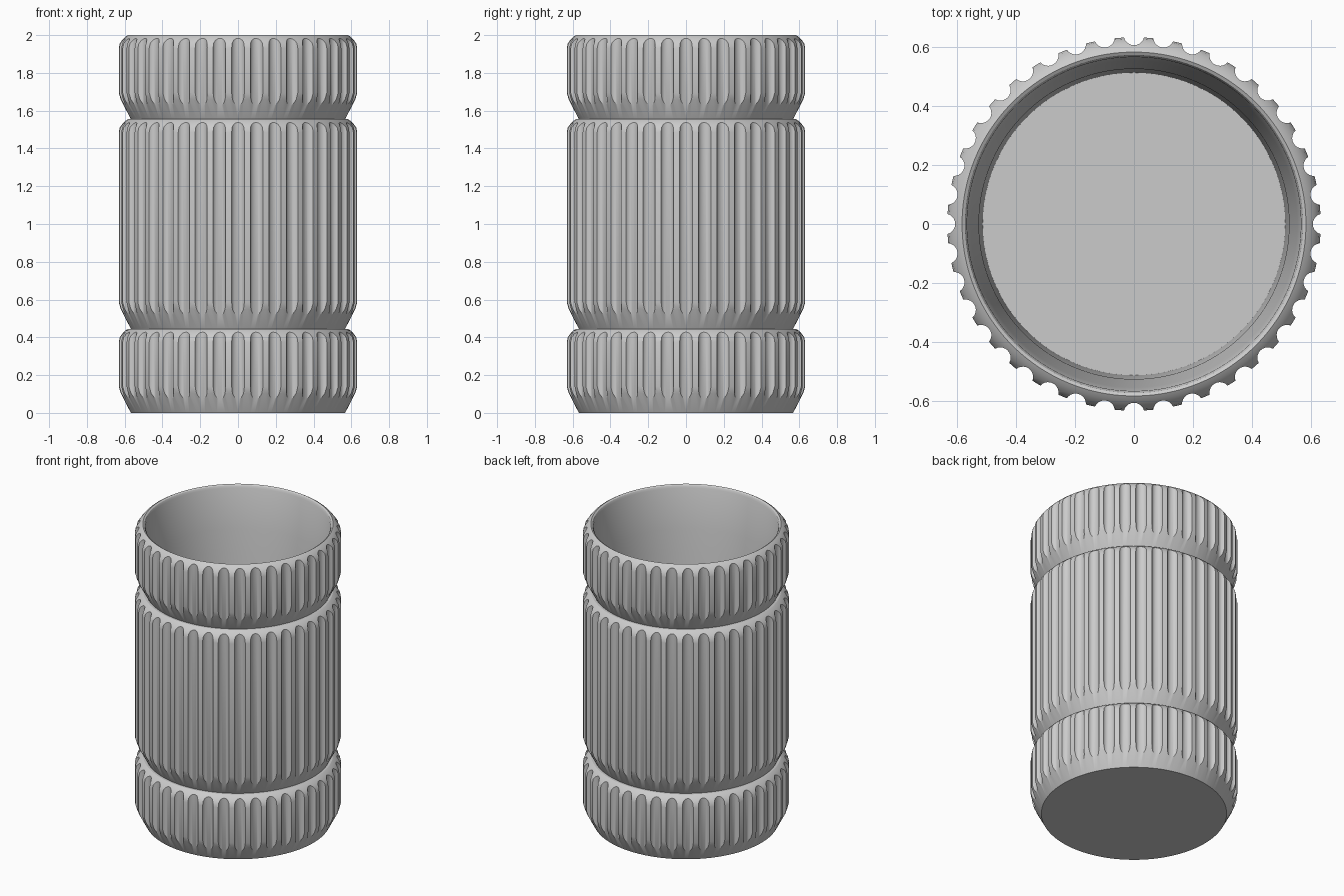
import bpy
import bmesh
from math import cos, sin, pi, radians
from mathutils import Matrix, Vector

cube = bpy.data.objects.get("Cube")
if cube:
    bpy.data.objects.remove(cube, do_unlink=True)

FLUTES = 40
SEGMENTS = 160

grey = bpy.data.materials.new("plain grey")
grey.use_nodes = True
colour = (0.6, 0.6, 0.6, 1)
grey.diffuse_color = colour
grey.node_tree.nodes["Principled BSDF"].inputs["Base Color"].default_value = colour


def make_object(name, bm):
    mesh = bpy.data.meshes.new(name)
    bm.to_mesh(mesh)
    bm.free()
    obj = bpy.data.objects.new(name, mesh)
    bpy.context.collection.objects.link(obj)
    mesh.materials.append(grey)
    return obj


def revolve(name, profile):
    bm = bmesh.new()
    verts = [bm.verts.new((r, 0, z)) for r, z in profile]
    edges = [bm.edges.new(pair) for pair in zip(verts, verts[1:])]
    bmesh.ops.spin(bm, geom=verts + edges, cent=(0, 0, 0), axis=(0, 0, 1),
                   angle=2 * pi, steps=SEGMENTS)
    bmesh.ops.remove_doubles(bm, verts=bm.verts, dist=0.0001)
    bmesh.ops.recalc_face_normals(bm, faces=bm.faces)
    return make_object(name, bm)


def band(bottom, top):
    """Outer outline of one band: sloped foot, straight wall, rounded shoulder."""
    foot = [(0.567, 0), (0.622, 0.105), (0.632, 0.14)]
    shoulder = [(0.632, 0.07), (0.627, 0.045), (0.614, 0.027), (0.598, 0.01), (0.582, 0)]
    return ([(r, bottom + z) for r, z in foot]
            + [(r, top - z) for r, z in shoulder])


# Three stacked bands outside, stepped well inside
profile = [(0, 0)]
for bottom, top in ((0, 0.445), (0.445, 1.555), (1.555, 2)):
    profile += band(bottom, top)
profile += [(0.572, 1.994), (0.565, 1.98),
            (0.553, 1.71), (0.525, 1.57),
            (0.512, 0.08), (0, 0.08)]
container = revolve("fluted_container", profile)

# Ring of upright rods that carve the flutes
bm = bmesh.new()
for i in range(FLUTES):
    a = 2 * pi * i / FLUTES
    place = Matrix.Translation(Vector((0.64 * cos(a), 0.64 * sin(a), 1)))
    bmesh.ops.create_cone(bm, cap_ends=True, segments=24, radius1=0.035,
                          radius2=0.035, depth=2.4,
                          matrix=place @ Matrix.Rotation(a + 0.03, 4, "Z"))
cutter = make_object("flute_cutter", bm)
cutter.hide_render = True

carve = container.modifiers.new("flutes", "BOOLEAN")
carve.operation = "DIFFERENCE"
carve.solver = "EXACT"
carve.object = cutter

bpy.ops.object.select_all(action="DESELECT")
container.select_set(True)
bpy.context.view_layer.objects.active = container
bpy.ops.object.modifier_apply(modifier=carve.name)
bpy.data.objects.remove(cutter, do_unlink=True)
bpy.ops.object.shade_smooth_by_angle(angle=radians(30))
